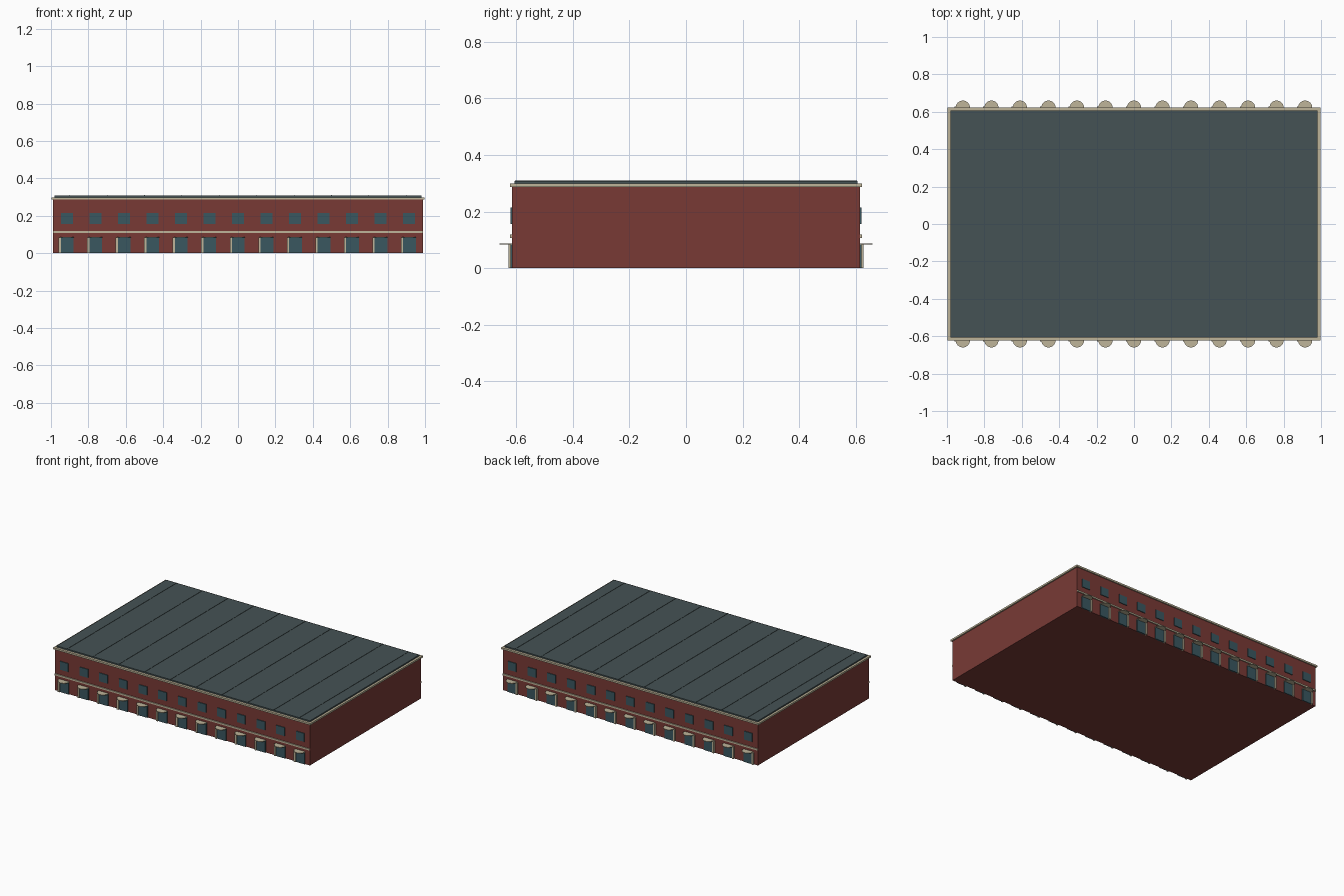
import bpy, bmesh, math
from mathutils import Matrix

if "Cube" in bpy.data.objects:
    bpy.data.objects.remove(bpy.data.objects["Cube"])


def mat(name, col):
    m = bpy.data.materials.new(name)
    m.diffuse_color = (*col, 1)
    m.use_nodes = True
    m.node_tree.nodes["Principled BSDF"].inputs["Base Color"].default_value = m.diffuse_color
    return m


BRICK = mat("brick", (0.19, 0.042, 0.036))
CREAM = mat("stone", (0.52, 0.46, 0.32))
SLATE = mat("roof_metal", (0.06, 0.085, 0.09))
GLASS = mat("glass", (0.042, 0.095, 0.115))


def add_box(bm, x0, x1, y0, y1, z0, z1):
    m = Matrix.Translation(((x0 + x1) / 2, (y0 + y1) / 2, (z0 + z1) / 2))
    m = m @ Matrix.Diagonal((x1 - x0, y1 - y0, z1 - z0, 1))
    bmesh.ops.create_cube(bm, size=1, matrix=m)


def finish(name, bm, material, mirror=False):
    bmesh.ops.recalc_face_normals(bm, faces=bm.faces)
    me = bpy.data.meshes.new(name)
    bm.to_mesh(me)
    bm.free()
    me.materials.append(material)
    ob = bpy.data.objects.new(name, me)
    bpy.context.collection.objects.link(ob)
    if mirror:  # repeat the front facade on the back
        mod = ob.modifiers.new("mirror", 'MIRROR')
        mod.use_axis = (False, True, False)
        mod.use_mirror_merge = False
    return ob


def boxes(name, material, items, mirror=False):
    bm = bmesh.new()
    for it in items:
        add_box(bm, *it)
    return finish(name, bm, material, mirror)


BAYS = [(i - 6) * 0.1525 for i in range(13)]

# main shell, cornice and roof
boxes("walls", BRICK, [(-0.988, 0.988, -0.615, 0.615, 0, 0.29)])
boxes("cornice", CREAM, [(-0.997, 0.997, -0.623, 0.623, 0.287, 0.299)])
boxes("roof", SLATE, [(-0.982, 0.982, -0.606, 0.606, 0.298, 0.308)])
boxes("roof_seams", SLATE,
      [(x / 10 - 0.0015, x / 10 + 0.0015, -0.605, 0.605, 0.307, 0.31)
       for x in range(-9, 10, 2)])

# facade parts, mirrored front to back
boxes("string_course", CREAM, [(-0.988, 0.988, -0.622, -0.61, 0.107, 0.118)], True)
boxes("windows", GLASS,
      [(x - 0.032, x + 0.032, -0.62, -0.61, 0.156, 0.215) for x in BAYS], True)
boxes("doors", GLASS,
      [(x - 0.034, x + 0.036, -0.621, -0.61, 0, 0.083) for x in BAYS], True)
boxes("door_posts", CREAM,
      [(x - 0.044, x - 0.032, -0.627, -0.61, 0, 0.084) for x in BAYS], True)

# half-round door canopies
bm = bmesh.new()
for x in BAYS:
    m = Matrix.Translation((x, -0.622, 0.0855))
    bmesh.ops.create_cone(bm, cap_ends=True, segments=24, radius1=0.038,
                          radius2=0.038, depth=0.004, matrix=m)
finish("door_canopies", bm, CREAM, True)
